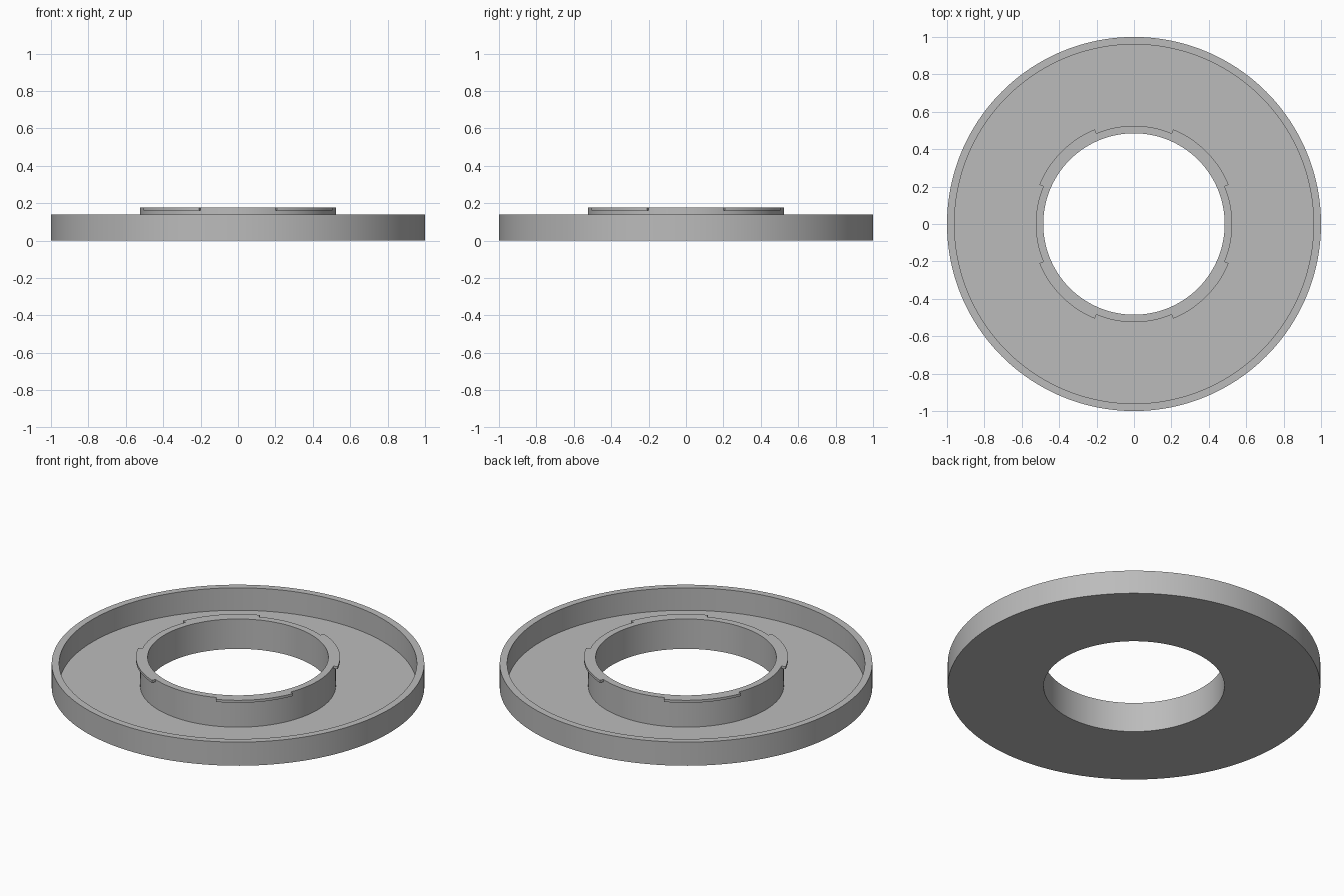
import bpy
import bmesh
import math
from mathutils import Matrix, Vector

if "Cube" in bpy.data.objects:
    bpy.data.objects.remove(bpy.data.objects["Cube"], do_unlink=True)

SEGMENTS = 192
OUTER, RIM_IN = 1.0, 0.96
COLLAR, HOLE, TAB = 0.525, 0.485, 0.548
FLOOR, RIM_TOP, TAB_LOW, TOP = 0.007, 0.14, 0.162, 0.177

# Plain grey material
grey = bpy.data.materials.new("grey")
grey.use_nodes = True
colour = (0.5, 0.5, 0.5, 1)
grey.diffuse_color = colour
grey.node_tree.nodes["Principled BSDF"].inputs["Base Color"].default_value = colour

# Cross-section of tray, rim and collar, turned around the z axis
profile = [(HOLE, 0), (OUTER, 0), (OUTER, RIM_TOP), (RIM_IN, RIM_TOP),
           (RIM_IN, FLOOR), (COLLAR, FLOOR), (COLLAR, TAB_LOW),
           (COLLAR, TOP), (HOLE, TOP)]
bm = bmesh.new()
points = [bm.verts.new((r, 0, z)) for r, z in profile]
edges = [bm.edges.new((a, b)) for a, b in zip(points, points[1:] + points[:1])]
bmesh.ops.spin(bm, geom=points + edges, cent=(0, 0, 0), axis=(0, 0, 1),
               angle=math.tau, steps=SEGMENTS, use_merge=True)
bmesh.ops.remove_doubles(bm, verts=bm.verts, dist=1e-5)
bmesh.ops.recalc_face_normals(bm, faces=bm.faces)


# Four locking tabs, pulled out of the collar's upper band on the diagonals
def is_tab(face):
    c = face.calc_center_median()
    on_band = TAB_LOW < c.z < TOP - 0.001 and abs(c.xy.length - COLLAR) < 0.005
    turn = math.degrees(math.atan2(c.y, c.x)) % 90
    return on_band and 22.5 < turn < 67.5


pulled = bmesh.ops.extrude_face_region(bm, geom=[f for f in bm.faces if is_tab(f)])
tab_verts = [g for g in pulled["geom"] if isinstance(g, bmesh.types.BMVert)]
bmesh.ops.scale(bm, vec=(TAB / COLLAR, TAB / COLLAR, 1), verts=tab_verts)
bmesh.ops.recalc_face_normals(bm, faces=bm.faces)

mesh = bpy.data.meshes.new("ring_tray")
bm.to_mesh(mesh)
bm.free()
mesh.materials.append(grey)
tray = bpy.data.objects.new("ring_tray", mesh)
bpy.context.collection.objects.link(tray)

# Smooth round walls with crisp edges
bpy.ops.object.select_all(action="DESELECT")
tray.select_set(True)
bpy.context.view_layer.objects.active = tray
bpy.ops.object.shade_smooth_by_angle(angle=math.radians(30))
